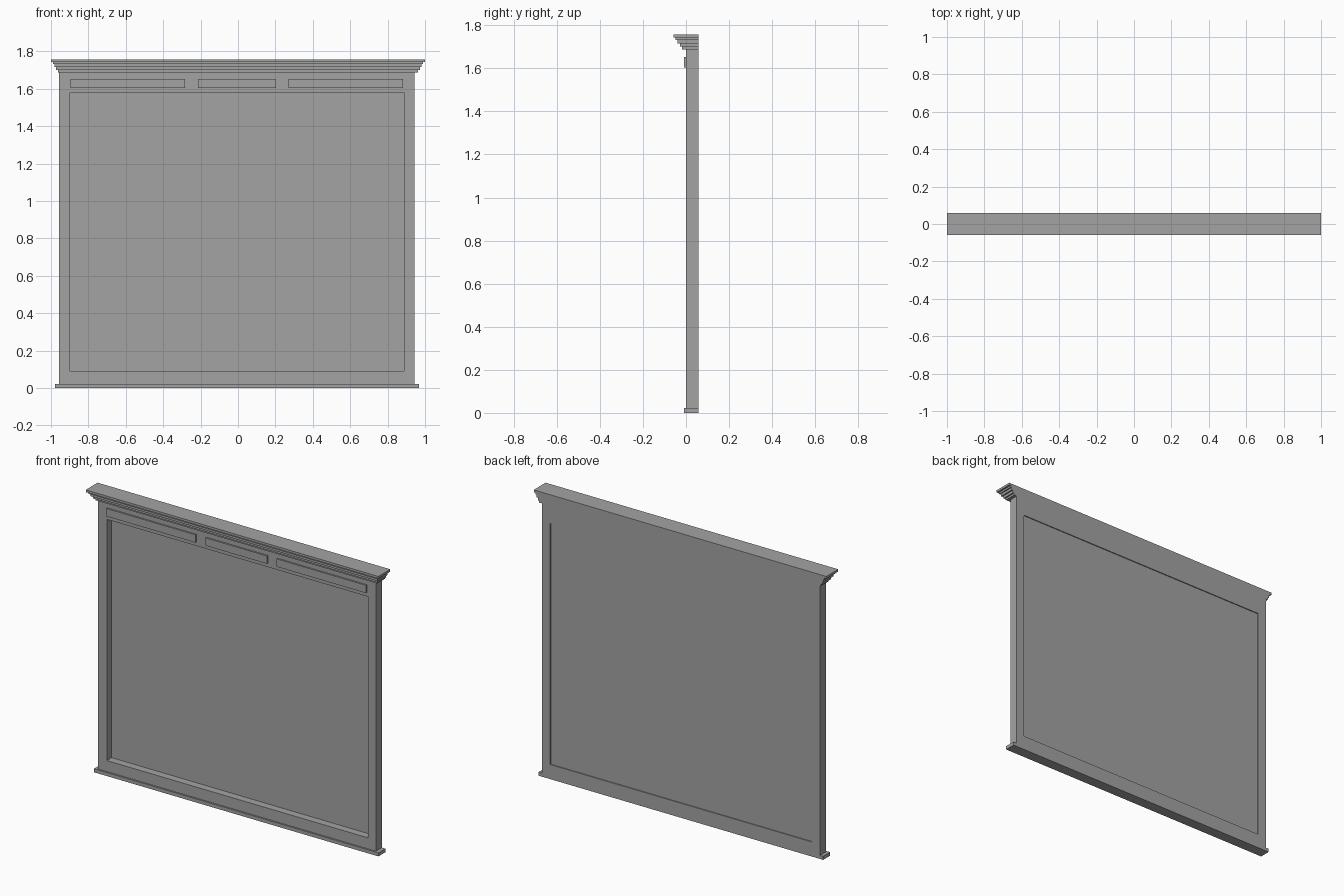
import bpy
import bmesh

cube = bpy.data.objects.get("Cube")
if cube:
    bpy.data.objects.remove(cube, do_unlink=True)

grey = bpy.data.materials.new("plain grey")
grey.use_nodes = True
colour = (0.37, 0.37, 0.37, 1)
grey.diffuse_color = colour
grey.node_tree.nodes["Principled BSDF"].inputs["Base Color"].default_value = colour

BACK = 0.058


def finish(name, bm):
    bmesh.ops.recalc_face_normals(bm, faces=bm.faces)
    mesh = bpy.data.meshes.new(name)
    bm.to_mesh(mesh)
    bm.free()
    mesh.materials.append(grey)
    obj = bpy.data.objects.new(name, mesh)
    bpy.context.collection.objects.link(obj)
    return obj


def box(name, x0, x1, y0, y1, z0, z1):
    bm = bmesh.new()
    bmesh.ops.create_cube(bm, size=1)
    for v in bm.verts:
        v.co = (x1 if v.co.x > 0 else x0,
                y1 if v.co.y > 0 else y0,
                z1 if v.co.z > 0 else z0)
    return finish(name, bm)


def frame(name, outer, inner, y0, y1):
    """Rectangular frame; outer and inner are (x0, x1, z0, z1)."""
    bm = bmesh.new()

    def ring(rect, y):
        x0, x1, z0, z1 = rect
        return [bm.verts.new((x, y, z)) for x, z in
                ((x0, z0), (x1, z0), (x1, z1), (x0, z1))]

    rings = [ring(outer, y0), ring(outer, y1), ring(inner, y1), ring(inner, y0)]
    for a, b in zip(rings, rings[1:] + rings[:1]):
        for i in range(4):
            j = (i + 1) % 4
            bm.faces.new((a[i], a[j], b[j], b[i]))
    # Join the corner quads into flat front and back faces
    return finish(name, bm)


# Main frame and the thin sheet set near its back
opening = (-0.897, 0.888, 0.09, 1.58)
frame("main_frame", (-0.957, 0.943, 0.02, 1.69), opening, 0, BACK)
box("back_sheet", opening[0], opening[1], 0.047, 0.052, opening[2], opening[3])

# Base strip
box("base_strip", -0.978, 0.967, -0.01, BACK, 0, 0.022)

# Raised panels along the top rail
for side, x0, x1 in (("right", -0.895, -0.284),
                     ("middle", -0.215, 0.204),
                     ("left", 0.271, 0.882)):
    box("raised_panel_" + side, x0, x1, -0.01, 0, 1.604, 1.652)

# Stepped cornice, from the lowest tier to the top board
tiers = ((0.963, -0.018, 1.688, 1.70),
         (0.972, -0.028, 1.70, 1.716),
         (0.981, -0.039, 1.716, 1.732),
         (0.988, -0.048, 1.732, 1.743),
         (1.0, -0.058, 1.743, 1.757))
for n, (half, front, z0, z1) in enumerate(tiers, 1):
    box("cornice_tier_%d" % n, -half, half, front, BACK, z0, z1)
